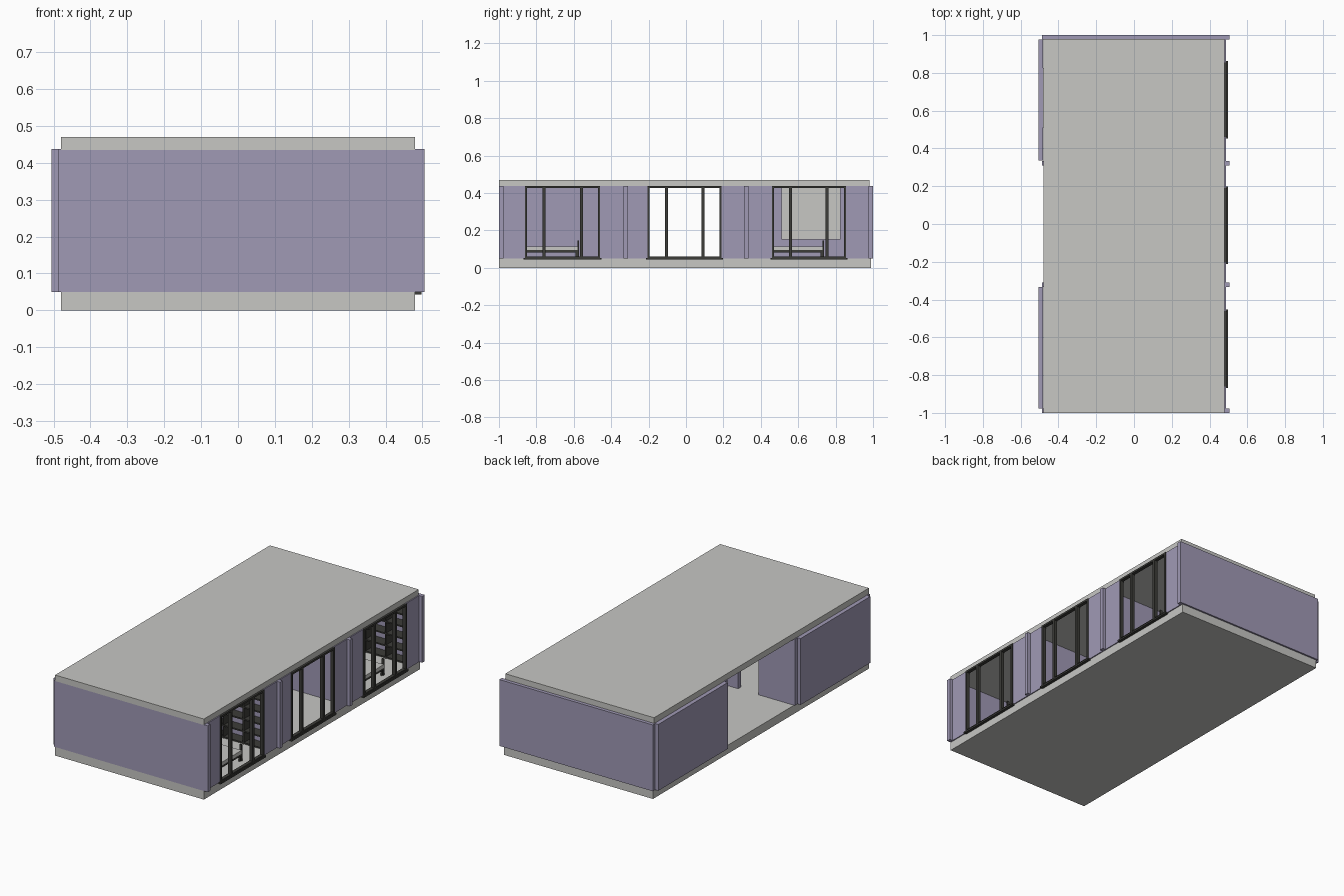
import bpy

if "Cube" in bpy.data.objects:
    bpy.data.objects.remove(bpy.data.objects["Cube"])

def material(name, r, g, b):
    m = bpy.data.materials.new(name)
    m.diffuse_color = (r, g, b, 1)
    m.use_nodes = True
    m.node_tree.nodes["Principled BSDF"].inputs["Base Color"].default_value = m.diffuse_color
    return m

WALL = material("lavender_wall", 0.35, 0.32, 0.46)
SLAB = material("pale_concrete", 0.57, 0.57, 0.55)
DARK = material("dark_metal", 0.045, 0.045, 0.04)

def box(name, mat, x0, x1, y0, y1, z0, z1):
    v = [(x, y, z) for z in (z0, z1) for x, y in ((x0, y0), (x1, y0), (x1, y1), (x0, y1))]
    f = [(3, 2, 1, 0), (4, 5, 6, 7), (0, 1, 5, 4), (1, 2, 6, 5), (2, 3, 7, 6), (3, 0, 4, 7)]
    me = bpy.data.meshes.new(name)
    me.from_pydata(v, [], f)
    me.materials.append(mat)
    ob = bpy.data.objects.new(name, me)
    bpy.context.collection.objects.link(ob)
    return ob

Z0, Z1 = 0.05, 0.437

# floor and roof slabs
box("floor_slab", SLAB, -0.48, 0.48, -1.0, 0.99, 0, Z0)
box("roof_slab", SLAB, -0.48, 0.48, -1.0, 0.98, 0.435, 0.47)

# end walls
box("front_wall", WALL, -0.486, 0.505, -1.0, -0.976, Z0, Z1)
box("back_wall", WALL, -0.486, 0.505, 0.976, 1.0, Z0, Z1)

# cross walls, each with a full-height doorway
for n, y in (("front", -0.322), ("back", 0.322)):
    box(n + "_cross_wall_left", WALL, -0.486, -0.25, y - 0.012, y + 0.012, Z0, Z1)
    box(n + "_cross_wall_right", WALL, -0.12, 0.505, y - 0.012, y + 0.012, Z0, Z1)

# left side panels, middle bay left open
box("left_panel_front", WALL, -0.506, -0.482, -0.976, -0.334, Z0, Z1)
box("left_panel_back", WALL, -0.506, -0.482, 0.336, 0.978, Z0, Z1)

# right side wall pieces between the windows
windows = ((-0.86, -0.46), (-0.205, 0.19), (0.46, 0.855))
edges = [-0.976] + [e for w in windows for e in w] + [0.976]
for i in range(0, len(edges), 2):
    box("right_wall_%d" % (i // 2 + 1), WALL, 0.463, 0.486, edges[i], edges[i + 1], Z0, Z1)

# windows: frame, two mullions and a sill
for i, (a, b) in enumerate(windows, 1):
    n = "window_%d_" % i
    x0, x1, t = 0.472, 0.492, 0.011
    box(n + "jamb_front", DARK, x0, x1, a, a + t, Z0, Z1)
    box(n + "jamb_back", DARK, x0, x1, b - t, b, Z0, Z1)
    box(n + "head", DARK, x0, x1, a, b, Z1 - t, Z1)
    box(n + "foot", DARK, x0, x1, a, b, Z0, Z0 + t)
    for k, y in (("front", a + 0.1), ("back", b - 0.1)):
        box(n + "mullion_" + k, DARK, x0, x1, y - 0.008, y + 0.008, Z0, Z1)
    box(n + "sill", DARK, 0.465, 0.497, a - 0.008, b + 0.008, 0.043, Z0 + 0.003)

# furniture repeated in the two end rooms
for n, dy in (("front_room_", 0.0), ("back_room_", 1.31)):
    # bed with rail, legs and end post
    y0, y1 = -0.87 + dy, -0.58 + dy
    box(n + "mattress", SLAB, 0.22, 0.43, y0, y1, 0.094, 0.114)
    box(n + "bed_rail", DARK, 0.22, 0.43, y0, y1, 0.082, 0.094)
    for x in (0.225, 0.415):
        for y in (y0, y1 - 0.01):
            box(n + "bed_leg", DARK, x, x + 0.01, y, y + 0.01, Z0, 0.082)
    box(n + "bed_post", DARK, 0.415, 0.43, y1, y1 + 0.008, Z0, 0.145)
    # shelving against the wall
    s0, s1 = -0.40 + dy, -0.336 + dy
    for z in (0.052, 0.12, 0.19, 0.26, 0.33, 0.39):
        box(n + "shelf", DARK, 0.05, 0.44, s0, s1, z, z + 0.008)
    for x in (0.05, 0.18, 0.31, 0.432):
        box(n + "shelf_upright", DARK, x, x + 0.008, s0, s1, Z0, 0.398)

# pale panel on the left wall of the back room
box("back_room_panel", SLAB, -0.482, -0.465, 0.51, 0.825, 0.15, 0.435)
